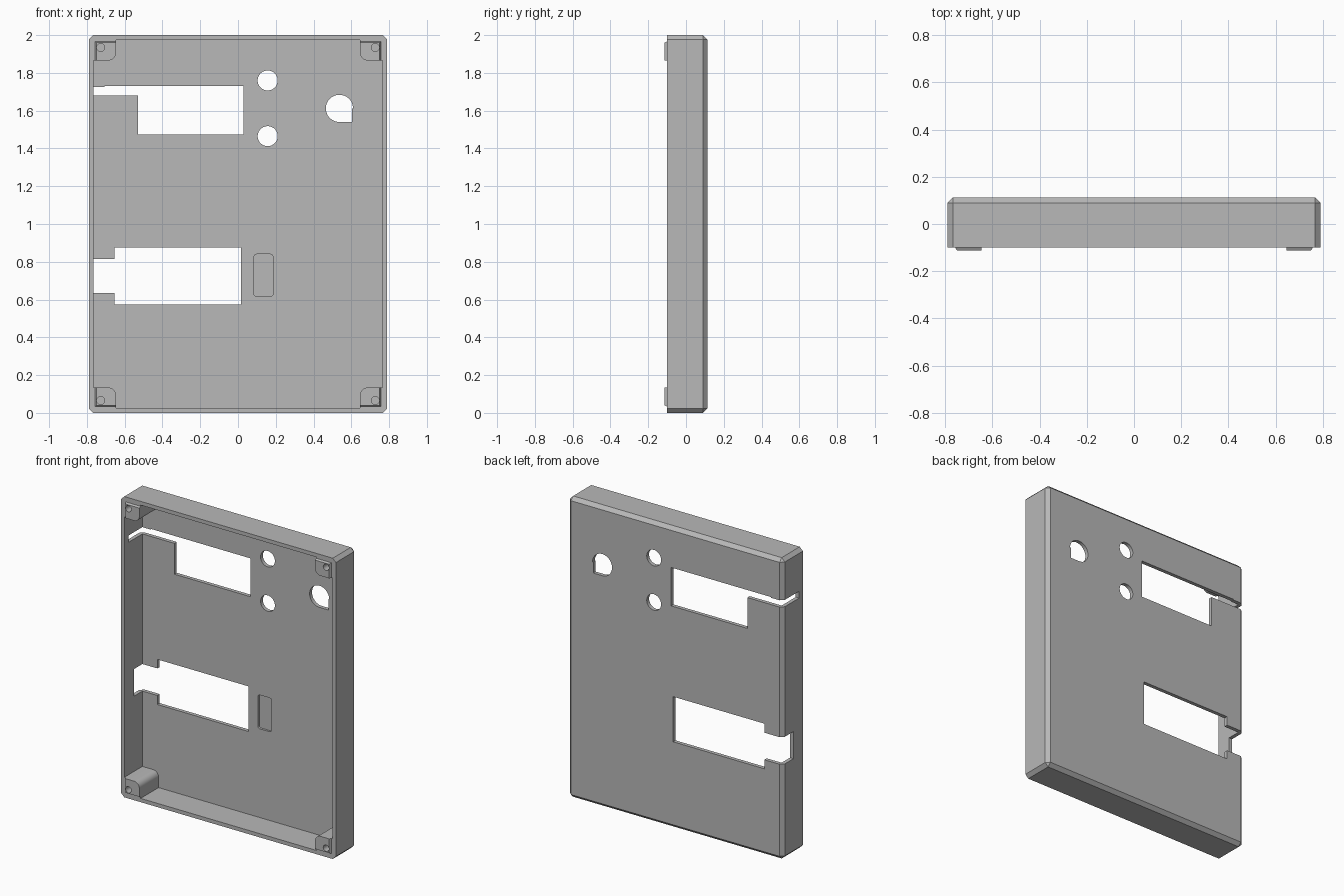
import bpy, bmesh, math

cube = bpy.data.objects.get("Cube")
if cube:
    bpy.data.objects.remove(cube, do_unlink=True)

grey = bpy.data.materials.new("plain grey")
grey.use_nodes = True
grey.diffuse_color = (0.48, 0.48, 0.48, 1)
grey.node_tree.nodes["Principled BSDF"].inputs["Base Color"].default_value = (0.48, 0.48, 0.48, 1)

FRONT, BACK, FLOOR = -0.10, 0.113, 0.088
HALF_W, WALL = 0.79, 0.025


def rect(x0, x1, z0, z1):
    return [(x0, z0), (x1, z0), (x1, z1), (x0, z1)]


def arc(cx, cz, r, a0, a1, n):
    steps = [math.radians(a0 + (a1 - a0) * i / n) for i in range(n + 1)]
    return [(cx + r * math.cos(a), cz + r * math.sin(a)) for a in steps]


def circle(cx, cz, r, n=40):
    return arc(cx, cz, r, 0, 360, n)[:-1]


def rounded_rect(x0, x1, z0, z1, r):
    corners = [(x1 - r, z1 - r, 0), (x0 + r, z1 - r, 90),
               (x0 + r, z0 + r, 180), (x1 - r, z0 + r, 270)]
    return [p for x, z, a in corners for p in arc(x, z, r, a, a + 90, 5)]


def add_object(name, bm):
    bmesh.ops.recalc_face_normals(bm, faces=bm.faces)
    mesh = bpy.data.meshes.new(name)
    bm.to_mesh(mesh)
    bm.free()
    mesh.materials.append(grey)
    obj = bpy.data.objects.new(name, mesh)
    bpy.context.collection.objects.link(obj)
    return obj


def loft(name, rings):
    """Closed solid through (y, outline) rings."""
    bm = bmesh.new()
    loops = [[bm.verts.new((x, y, z)) for x, z in pts] for y, pts in rings]
    n = len(loops[0])
    for a, b in zip(loops, loops[1:]):
        for i in range(n):
            j = (i + 1) % n
            bm.faces.new((a[i], a[j], b[j], b[i]))
    bm.faces.new(loops[0])
    bm.faces.new(loops[-1])
    return add_object(name, bm)


def cut(target, outline, y0, y1):
    cutter = loft("cutter", [(y0, outline), (y1, outline)])
    cutter.hide_render = True
    mod = target.modifiers.new("cut", 'BOOLEAN')
    mod.operation, mod.solver, mod.object = 'DIFFERENCE', 'EXACT', cutter
    bpy.context.view_layer.objects.active = target
    bpy.ops.object.modifier_apply(modifier=mod.name)
    bpy.data.objects.remove(cutter, do_unlink=True)


def smooth(obj):
    bpy.ops.object.select_all(action='DESELECT')
    obj.select_set(True)
    bpy.context.view_layer.objects.active = obj
    bpy.ops.object.shade_smooth_by_angle(angle=math.radians(30))


# Shallow tray, chamfered on every edge except the open front rim
tray = loft("enclosure_tray", [(y, rect(-HALF_W, HALF_W, 0, 2)) for y in (FRONT, BACK)])
bm = bmesh.new()
bm.from_mesh(tray.data)
edges = [e for e in bm.edges if any(v.co.y > 0 for v in e.verts)]
bmesh.ops.bevel(bm, geom=edges, offset=0.023, segments=1, affect='EDGES')
bm.to_mesh(tray.data)
bm.free()
inner = HALF_W - WALL
cut(tray, rect(-inner, inner, WALL, 2 - WALL), FRONT - 0.1, FLOOR)

# Upper window, its narrow channel and the slot through the side wall
cut(tray, [(-0.706, 1.68), (-0.53, 1.68), (-0.53, 1.475), (0.03, 1.475),
           (0.03, 1.73), (-0.706, 1.73)], 0, 0.2)
cut(tray, rect(-0.9, -0.70, 1.68, 1.725), -0.06, 0.2)

# Lower window and its side notch
cut(tray, rect(-0.655, 0.015, 0.575, 0.875), 0.05, 0.2)
cut(tray, rect(-0.9, -0.64, 0.635, 0.815), 0.0, 0.2)

# Round holes and the keyed hole with one square corner
for z in (1.465, 1.76):
    cut(tray, circle(0.157, z, 0.053), 0, 0.2)
cut(tray, arc(0.537, 1.612, 0.072, 0, 270, 30) + [(0.603, 1.54), (0.603, 1.612)], 0, 0.2)

# Shallow blind pocket in the floor
cut(tray, rounded_rect(0.085, 0.185, 0.615, 0.84, 0.015), 0, FLOOR + 0.014)
smooth(tray)


# Corner screw posts with tapered raised tips and blind holes
def post_outline(sx, sz, gap):
    x0, x1, z0, z1, r = 0.646, inner - gap, 0.866, 1 - WALL - gap, 0.04
    pts = [(x1, z0), (x1, z1), (x0, z1)] + arc(x0 + r, z0 + r, r, 180, 270, 8)
    return [(sx * x, 1 + sz * z) for x, z in pts]


for sx, side in ((-1, "right"), (1, "left")):
    for sz, level in ((-1, "lower"), (1, "upper")):
        rings = [(-0.113, 0.015), (FRONT, 0.008), (FRONT, 0), (FLOOR + 0.005, 0)]
        post = loft(f"{level}_{side}_screw_post",
                    [(y, post_outline(sx, sz, gap)) for y, gap in rings])
        cut(post, circle(sx * 0.727, 1 + sz * 0.934, 0.021, 24), -0.2, 0.05)
        smooth(post)
